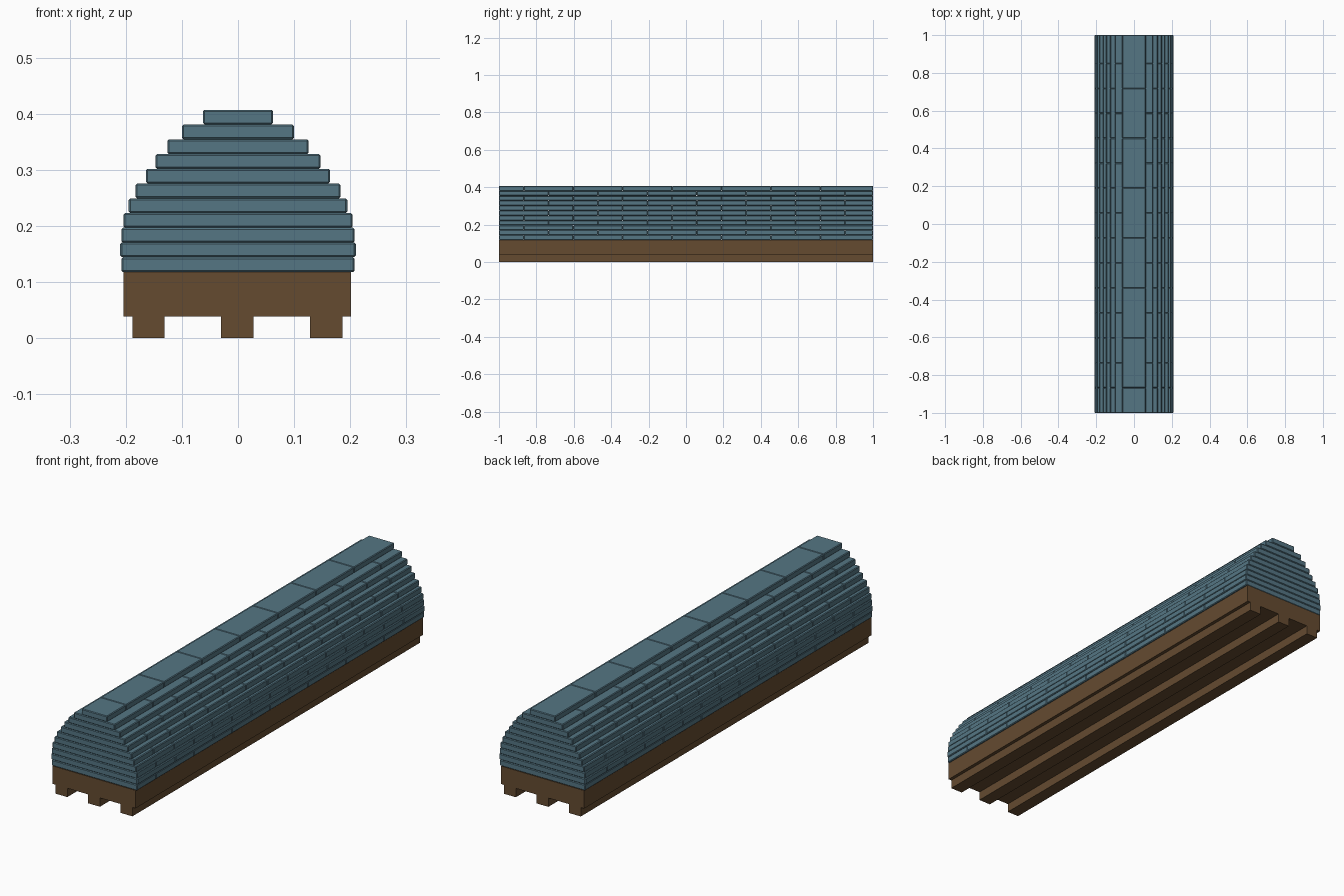
import bpy, bmesh
from mathutils import Vector

if "Cube" in bpy.data.objects:
    bpy.data.objects.remove(bpy.data.objects["Cube"])

def material(name, rgb):
    m = bpy.data.materials.new(name)
    m.diffuse_color = (*rgb, 1)
    m.use_nodes = True
    m.node_tree.nodes["Principled BSDF"].inputs["Base Color"].default_value = m.diffuse_color
    return m

slate = material("blue_slate", (0.09, 0.18, 0.23))
wood = material("brown_wood", (0.13, 0.07, 0.03))

def finish(bm, name, mat):
    bmesh.ops.recalc_face_normals(bm, faces=bm.faces[:])
    me = bpy.data.meshes.new(name)
    bm.to_mesh(me)
    bm.free()
    me.materials.append(mat)
    ob = bpy.data.objects.new(name, me)
    bpy.context.collection.objects.link(ob)
    return ob

def add_box(bm, lo, hi):
    lo, hi = Vector(lo), Vector(hi)
    size, mid = hi - lo, (lo + hi) / 2
    for v in bmesh.ops.create_cube(bm, size=1)["verts"]:
        v.co = Vector(a * b for a, b in zip(v.co, size)) + mid

# Wooden base: deck with three runners, extruded along y
BASE_Z, DECK_Z = 0.118, 0.039
profile = [(-0.204, BASE_Z), (-0.204, DECK_Z)]
for x0, x1 in [(-0.188, -0.131), (-0.030, 0.028), (0.128, 0.186)]:
    profile += [(x0, DECK_Z), (x0, 0), (x1, 0), (x1, DECK_Z)]
profile += [(0.201, DECK_Z), (0.201, BASE_Z)]
bm = bmesh.new()
face = bm.faces.new([bm.verts.new((x, -1, z)) for x, z in profile])
ext = bmesh.ops.extrude_face_region(bm, geom=[face], use_keep_orig=True)
bmesh.ops.translate(bm, vec=(0, 2, 0),
                    verts=[g for g in ext["geom"] if isinstance(g, bmesh.types.BMVert)])
finish(bm, "wooden_base", wood)

# Courses of bevelled blocks with staggered joints
half_widths = [0.208, 0.21, 0.208, 0.204, 0.195, 0.183,
               0.164, 0.147, 0.126, 0.10, 0.0625]
STEP = 0.2642
HEIGHT = (0.407 - BASE_Z) / len(half_widths)
for i, w in enumerate(half_widths):
    first = -0.867 if i % 2 == 0 else -0.735
    joints = [-1] + [first + STEP * k for k in range(7)] + [1]
    z = BASE_Z + i * HEIGHT
    bm = bmesh.new()
    for y0, y1 in zip(joints, joints[1:]):
        add_box(bm, (-w, y0, z), (w, y1, z + HEIGHT))
    course = finish(bm, f"block_course_{i + 1}", slate)
    bevel = course.modifiers.new("edge_bevel", 'BEVEL')
    bevel.width = 0.003
    bevel.segments = 1
